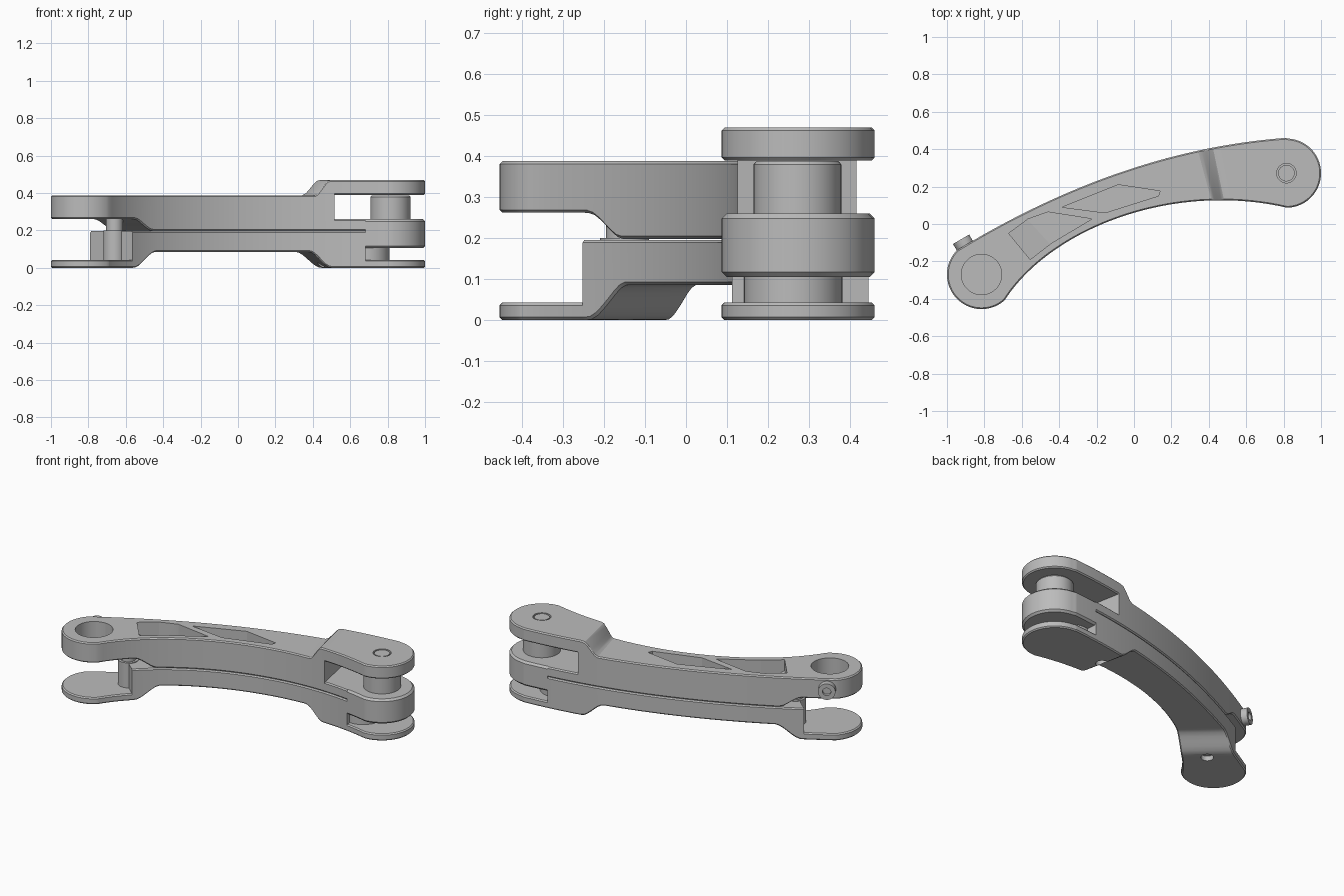
import bpy, bmesh, math
from mathutils import Vector
from mathutils.geometry import interpolate_bezier

if "Cube" in bpy.data.objects:
    bpy.data.objects.remove(bpy.data.objects["Cube"])

grey = bpy.data.materials.new("machined_grey")
grey.use_nodes = True
colour = (0.5, 0.5, 0.5, 1)
grey.diffuse_color = colour
grey.node_tree.nodes["Principled BSDF"].inputs["Base Color"].default_value = colour

R = 0.185
LEFT, RIGHT = Vector((-0.815, -0.27)), Vector((0.815, 0.272))
LEFT_ANG, RIGHT_ANG = math.radians(132), math.radians(91)


def polar(c, r, a):
    return c + r * Vector((math.cos(a), math.sin(a)))


# Front edge of the arm in plan
START, END = polar(LEFT, R, LEFT_ANG + math.pi), polar(RIGHT, R, RIGHT_ANG - math.pi)
FRONT = interpolate_bezier(START, Vector((-0.45, -0.03)), Vector((0.2, 0.23)), END, 1000)


def edge_pair(t):
    """Back and front plan points at fraction t along the arm."""
    a, b = polar(LEFT, R, LEFT_ANG), polar(RIGHT, R, RIGHT_ANG)
    x = a.x + (b.x - a.x) * t
    back = Vector((x, 0.3 + 0.321 * x - 0.152 * x * x))
    xf = START.x + (END.x - START.x) * t
    front = min(FRONT, key=lambda p: abs(p.x - xf))
    return back, Vector(front[:2])


def height(profile, t):
    """Eased height between (t, z) points."""
    if t <= profile[0][0]:
        return profile[0][1]
    for (t0, z0), (t1, z1) in zip(profile, profile[1:]):
        if t <= t1:
            k = (t - t0) / (t1 - t0)
            return z0 + (z1 - z0) * k * k * (3 - 2 * k)
    return profile[-1][1]


def finish(ob, angle=30):
    ob.data.materials.clear()
    ob.data.materials.append(grey)
    bpy.ops.object.select_all(action='DESELECT')
    ob.select_set(True)
    bpy.context.view_layer.objects.active = ob
    bpy.ops.object.shade_smooth_by_angle(angle=math.radians(angle))
    return ob


def make(name, bm):
    bmesh.ops.remove_doubles(bm, verts=bm.verts, dist=1e-5)
    bmesh.ops.recalc_face_normals(bm, faces=bm.faces)
    me = bpy.data.meshes.new(name)
    bm.to_mesh(me)
    bm.free()
    ob = bpy.data.objects.new(name, me)
    bpy.context.collection.objects.link(ob)
    return ob


def arm_piece(name, t0, t1, bottom, top, left_cap=False, right_cap=False, c=0.007):
    """Solid swept along the arm, with chamfered edges and optional round ends."""
    arc = [math.pi / 2 * i / 20 for i in range(21)]
    rows = []
    if left_cap:
        for f in reversed(arc[1:]):
            u, l = LEFT_ANG + f, LEFT_ANG + math.pi - f
            rows.append((0, [polar(LEFT, r, a) for a in (u, l) for r in (R, R - c)]))
    steps = 70
    for i in range(steps + 1):
        t = t0 + (t1 - t0) * i / steps
        u, l = edge_pair(t)
        d = (l - u).normalized() * c
        rows.append((t, [u, u + d, l, l - d]))
    if right_cap:
        for f in arc[1:]:
            u, l = RIGHT_ANG - f, RIGHT_ANG - math.pi + f
            rows.append((1, [polar(RIGHT, r, a) for a in (u, l) for r in (R, R - c)]))
    bm = bmesh.new()
    rings = []
    for t, (u, ui, l, li) in rows:
        lo, hi = height(bottom, t), height(top, t)
        ring = [(ui, hi), (u, hi - c), (u, lo + c), (ui, lo),
                (li, lo), (l, lo + c), (l, hi - c), (li, hi)]
        rings.append([bm.verts.new((p.x, p.y, z)) for p, z in ring])
    for a, b in zip(rings, rings[1:]):
        for i in range(8):
            j = (i + 1) % 8
            bm.faces.new((a[i], a[j], b[j], b[i]))
    if not left_cap:
        bm.faces.new(rings[0])
    if not right_cap:
        bm.faces.new(rings[-1])
    return finish(make(name, bm))


def cylinder(name, x, y, z0, z1, r, r_top=None):
    bm = bmesh.new()
    bmesh.ops.create_cone(bm, cap_ends=True, segments=48, radius1=r,
                          radius2=r if r_top is None else r_top, depth=z1 - z0)
    ob = make(name, bm)
    ob.location = (x, y, (z0 + z1) / 2)
    return finish(ob)


def prism(name, points, floors, z_top=0.6):
    bm = bmesh.new()
    low = [bm.verts.new((x, y, z)) for (x, y), z in zip(points, floors)]
    high = [bm.verts.new((x, y, z_top)) for x, y in points]
    bm.faces.new(low)
    bm.faces.new(high)
    for i in range(len(points)):
        j = (i + 1) % len(points)
        bm.faces.new((low[i], low[j], high[j], high[i]))
    return make(name, bm)


def cut(ob, cutter):
    bpy.context.view_layer.update()
    mod = ob.modifiers.new("cut", 'BOOLEAN')
    mod.operation, mod.solver, mod.object = 'DIFFERENCE', 'EXACT', cutter
    bpy.context.view_layer.objects.active = ob
    bpy.ops.object.modifier_apply(modifier=mod.name)
    bpy.data.objects.remove(cutter)
    finish(ob)


# Upper link: main beam, raised fork lug and lower fork tongue
FORK, WALL = 0.80, 0.91
beam = arm_piece("upper_beam", 0, FORK, [(0.09, 0.262), (0.16, 0.198)],
                 [(0.73, 0.388), (0.785, 0.47)], left_cap=True)
lug = arm_piece("fork_top_lug", FORK, 1, [(0, 0.39)], [(0, 0.47)], right_cap=True)
arm_piece("fork_tongue", FORK - 0.01, WALL, [(0, 0.198)], [(0, 0.26)])
arm_piece("fork_boss", WALL, 1, [(0, 0.105)], [(0, 0.26)], right_cap=True, c=0.012)

# Lower link: beam with thin round plates at both ends
NECK = 0.085
belly = [(0.09, 0), (0.17, 0.086), (0.71, 0.086), (0.79, 0)]
lower = arm_piece("lower_beam", NECK, WALL, belly, [(0, 0.196)])
plate = arm_piece("left_plate", 0, NECK, [(0, 0)], [(0, 0.043)], left_cap=True)
arm_piece("right_plate", WALL, 1, [(0, 0)], [(0, 0.043)], right_cap=True)

# Lightening pockets in the beam top, one with a ramped floor
cut(beam, prism("pocket_a", [(-0.385, 0.09), (-0.085, 0.21), (0.14, 0.176),
                             (0.13, 0.15), (-0.155, 0.06)], [0.235] * 5))
cut(beam, prism("pocket_b", [(-0.57, 0.025), (-0.46, 0.064), (-0.225, 0.027),
                             (-0.45, -0.107)], [0.235] * 4))
cut(beam, prism("pocket_ramp", [(-0.67, -0.05), (-0.568, 0.025), (-0.448, -0.107),
                                (-0.555, -0.19)], [0.32, 0.235, 0.235, 0.32]))

# Through bore of the left boss and recess for the right pin
cut(beam, cylinder("bore", LEFT.x, LEFT.y, 0.2, 0.5, 0.108))
cut(lug, cylinder("pin_recess", RIGHT.x, RIGHT.y, 0.455, 0.5, 0.052))
cylinder("pin_head", RIGHT.x, RIGHT.y, 0.43, 0.468, 0.044)
cylinder("pivot_pin", RIGHT.x, RIGHT.y, 0.25, 0.38, 0.107)
cylinder("pivot_pin_chamfer", RIGHT.x, RIGHT.y, 0.38, 0.388, 0.107, 0.1)
cylinder("lower_pivot_boss", 0.69, 0.262, 0.03, 0.12, 0.12)

# Screw posts near the left neck and screw holes underneath
cylinder("screw_post", -0.66, -0.15, 0.03, 0.2, 0.06)
cylinder("screw_post_tip", -0.66, -0.15, 0.19, 0.28, 0.045)
for part in (plate, lower):
    cut(part, cylinder("hole", -0.68, -0.165, -0.1, 0.03, 0.036))
cut(lower, cylinder("hole", 0.46, 0.265, -0.1, 0.12, 0.036))

# Clamp screw on the side of the left boss
side = Vector((-0.5, 0.86)).normalized()
screw = cylinder("clamp_screw", 0, 0, -0.02, 0.02, 0.05)
cut(screw, cylinder("socket", 0, 0, 0, 0.1, 0.024))
spot = LEFT + side * 0.198
screw.rotation_euler = Vector((side.x, side.y, 0)).to_track_quat('Z', 'Y').to_euler()
screw.location = (spot.x, spot.y, 0.325)
